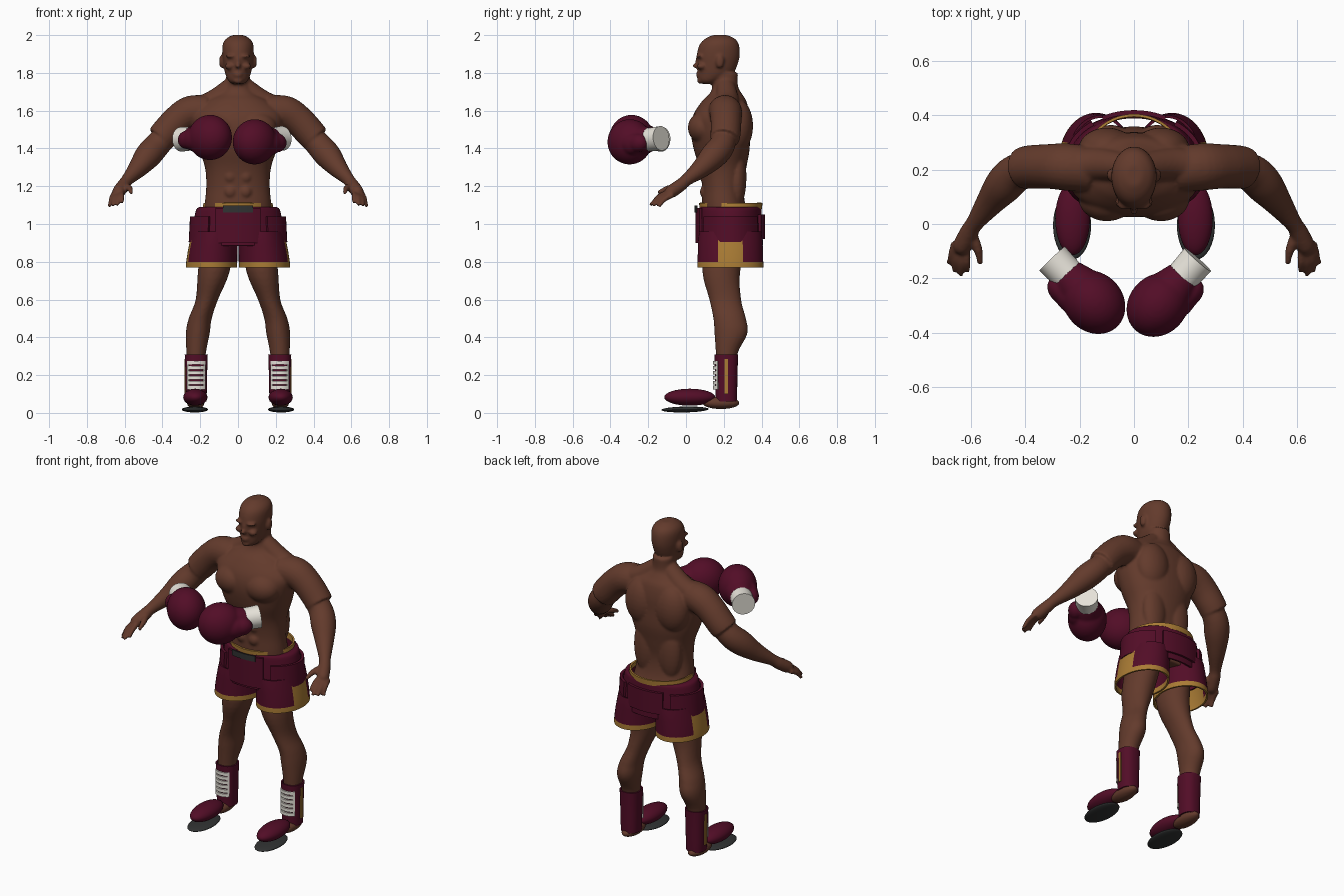
import bpy, bmesh, math
from mathutils import Vector, Matrix

if "Cube" in bpy.data.objects:
    bpy.data.objects.remove(bpy.data.objects["Cube"])


def mat(name, r, g, b):
    m = bpy.data.materials.new(name)
    m.diffuse_color = (r, g, b, 1)
    m.use_nodes = True
    m.node_tree.nodes["Principled BSDF"].inputs["Base Color"].default_value = m.diffuse_color
    return m


SKIN = mat("brown skin", 0.125, 0.043, 0.025)
MAROON = mat("maroon", 0.085, 0.004, 0.02)
GOLD = mat("gold trim", 0.40, 0.20, 0.035)
WHITE = mat("off white", 0.80, 0.77, 0.70)
DARK = mat("dark rubber", 0.03, 0.032, 0.032)


def finish(name, bm, mats, solid=0.0):
    bmesh.ops.recalc_face_normals(bm, faces=bm.faces[:])
    for f in bm.faces:
        f.smooth = True
    me = bpy.data.meshes.new(name)
    bm.to_mesh(me)
    bm.free()
    for m in mats:
        me.materials.append(m)
    ob = bpy.data.objects.new(name, me)
    bpy.context.collection.objects.link(ob)
    if solid:
        s = ob.modifiers.new("thickness", "SOLIDIFY")
        s.thickness, s.offset = solid, -1
    ob.modifiers.new("crisp edges", "EDGE_SPLIT").split_angle = math.radians(45)
    return ob


def resample(rows, k):
    """Catmull-Rom through rows of numbers."""
    out = []
    for i in range(len(rows) - 1):
        a, b, c, d = (rows[max(0, min(len(rows) - 1, i + o))] for o in (-1, 0, 1, 2))
        for j in range(k):
            t = j / k
            out.append([q + 0.5 * t * (r - p + t * (2*p - 5*q + 4*r - s + t * (3*(q - r) + s - p)))
                        for p, q, r, s in zip(a, b, c, d)])
    return out + [list(rows[-1])]


def skin_loops(bm, loops, cap=True):
    rings = [[bm.verts.new(p) for p in lp] for lp in loops]
    n = len(rings[0])
    for a, b in zip(rings, rings[1:]):
        for i in range(n):
            bm.faces.new((a[i], a[(i + 1) % n], b[(i + 1) % n], b[i]))
    if cap:
        bm.faces.new(rings[0])
        bm.faces.new(rings[-1])


def stack(bm, rows, k=5, n=36, power=2.0, cap=True):
    """Level rings: z, centre x, centre y, radius x, radius y."""
    def pw(v):
        return math.copysign(abs(v) ** (2 / power), v)
    ang = [2 * math.pi * i / n for i in range(n)]
    skin_loops(bm, [[(x + rx * pw(math.cos(a)), y + ry * pw(math.sin(a)), z) for a in ang]
                    for z, x, y, rx, ry in resample(rows, k)], cap)


def tube(bm, rows, k=5, n=24):
    """Round limb: x, y, z, radius."""
    rows = resample(rows, k)
    pts = [Vector(r[:3]) for r in rows]
    loops = []
    for i, r in enumerate(rows):
        d = pts[min(i + 1, len(pts) - 1)] - pts[max(i - 1, 0)]
        u = d.cross(Vector((0.3, 0.2, 1))).normalized()
        v = d.normalized().cross(u)
        loops.append([pts[i] + r[3] * (u * math.cos(2*math.pi*j/n) + v * math.sin(2*math.pi*j/n))
                      for j in range(n)])
    skin_loops(bm, loops)


def ball(bm, c, r, rot=None, seg=32):
    m = Matrix.Translation(c) @ (rot or Matrix()) @ Matrix.Diagonal((*r, 1))
    bmesh.ops.create_uvsphere(bm, u_segments=seg, v_segments=seg // 2, radius=1, matrix=m)


def panel(name, c, rx, ry, mid, half, z0, z1, material, thick=0.012, flare=0.0, n=16):
    """Curved plate lying on an elliptical wall; angles in degrees."""
    bm = bmesh.new()
    cols = []
    for i in range(n + 1):
        a = math.radians(mid - half + 2 * half * i / n)
        cols.append([bm.verts.new((c[0] + (rx + f) * math.cos(a), c[1] + (ry + f) * math.sin(a), z))
                     for z, f in ((z0, flare), (z1, 0))])
    for p, q in zip(cols, cols[1:]):
        bm.faces.new((p[0], q[0], q[1], p[1]))
    ob = finish(name, bm, [material], thick)
    ob.modifiers["thickness"].offset = 0
    return ob


# Body: torso, head, limbs fused into one smooth skin
bm = bmesh.new()
torso = [(.90, .10, .36, .16), (1.0, .09, .35, .185), (1.1, .085, .315, .177), (1.2, .085, .305, .168),
         (1.3, .07, .32, .175), (1.4, .04, .337, .208), (1.5, .025, .337, .235), (1.58, .04, .335, .24),
         (1.65, .085, .32, .17), (1.69, .125, .295, .10), (1.73, .14, .275, .066), (1.80, .14, .275, .062)]
stack(bm, [(z, 0, (f + b) / 2, rx, (b - f) / 2) for z, f, b, rx in torso], n=48, power=2.2)
head = [(1.742, .085, .15, .03), (1.76, .066, .19, .052), (1.80, .062, .25, .069), (1.85, .058, .275, .078),
        (1.90, .058, .285, .083), (1.95, .072, .28, .081), (1.98, .10, .26, .064), (2.0, .14, .22, .03)]
stack(bm, [(z, 0, (f + b) / 2, rx, (b - f) / 2) for z, f, b, rx in head])
ball(bm, (0, .062, 1.838), (.016, .030, .014))
ball(bm, (0, .064, 1.86), (.009, .017, .03))
ball(bm, (0, .066, 1.795), (.026, .014, .007))
ball(bm, (0, .068, 1.783), (.022, .014, .007))
ball(bm, (0, .078, 1.758), (.026, .02, .016))
for s in (-1, 1):
    ball(bm, (s * .034, .072, 1.888), (.032, .02, .009))
    ball(bm, (s * .045, .082, 1.835), (.025, .025, .017))
    ball(bm, (s * .087, .18, 1.86), (.013, .022, .036))
    ball(bm, (s * .10, .095, 1.51), (.105, .085, .085))      # chest
    ball(bm, (s * .10, .275, 1.52), (.105, .08, .14))        # shoulder blade
    ball(bm, (s * .08, .27, 1.25), (.075, .05, .17))         # lower back
    for z in (1.17, 1.25, 1.33):
        ball(bm, (s * .04, .105, z), (.036, .032, .036))     # stomach
    ball(bm, (s * .085, .28, .97), (.09, .085, .10))
    tube(bm, [(s * .03, .21, 1.73, .05), (s * .14, .22, 1.64, .062), (s * .26, .21, 1.60, .06)])
    # upper arm, ending in a lip over the elbow
    tube(bm, [(s * .16, .20, 1.595, .085), (s * .25, .21, 1.592, .087), (s * .32, .212, 1.548, .082),
              (s * .38, .21, 1.485, .08), (s * .408, .205, 1.452, .078)])
    tube(bm, [(s * .36, .21, 1.49, .06), (s * .43, .19, 1.415, .069), (s * .478, .145, 1.36, .07),
              (s * .53, .08, 1.295, .052), (s * .585, .005, 1.235, .033), (s * .607, -.03, 1.205, .034),
              (s * .632, -.08, 1.17, .034), (s * .642, -.10, 1.155, .022)])
    for i, tip in enumerate([(.612, -.175, 1.115), (.638, -.19, 1.10), (.664, -.175, 1.095), (.682, -.145, 1.09)]):
        base = (.617 + .014 * i, -.085 + .006 * i, 1.167 - .004 * i)
        midp = [(p + q) / 2 + o for p, q, o in zip(base, tip, (0, -.008, .008))]
        tube(bm, [(s * p[0], p[1], p[2], r) for p, r in zip((base, midp, tip), (.015, .014, .009))], 4, 12)
    tube(bm, [(s * .60, -.03, 1.20, .02), (s * .575, -.09, 1.19, .017), (s * .565, -.15, 1.165, .01)], 4, 12)
    # leg and heel
    stack(bm, [(z, s * x, y, rx, ry) for z, x, y, rx, ry in (
        (.97, .10, .22, .09, .12), (.75, .128, .187, .084, .10), (.6, .165, .208, .059, .084),
        (.5, .20, .231, .061, .086), (.42, .213, .238, .063, .087), (.3, .222, .214, .05, .055),
        (.12, .222, .214, .04, .045), (.05, .222, .214, .04, .05))])
    ball(bm, (s * .224, .185, .053), (.047, .10, .033))
body = finish("body", bm, [SKIN])
body.modifiers.clear()
rm = body.modifiers.new("fuse", "REMESH")
rm.mode, rm.voxel_size, rm.use_smooth_shade = "VOXEL", 0.008, True
sm = body.modifiers.new("soften", "SMOOTH")
sm.factor, sm.iterations = 0.5, 3

# Shorts: hip shell, two open legs with gold hem and side panel
HIP = (0, .235)
bm = bmesh.new()
stack(bm, [(.885, 0, .235, .252, .172), (.97, 0, .235, .243, .17), (1.05, 0, .235, .228, .166),
           (1.085, 0, .235, .215, .164), (1.09, 0, .235, .185, .16)], 3, 64, cap=False)
finish("shorts_hips", bm, [MAROON], .01)
for s, side in ((-1, "left"), (1, "right")):
    bm = bmesh.new()
    stack(bm, [(.77, s * .14, .235, .136, .174), (.80, s * .139, .235, .135, .174), (.86, s * .134, .235, .131, .172),
               (.915, s * .128, .235, .126, .170), (.96, s * .124, .235, .121, .165)], 2, 64, cap=False)
    for f in bm.faces:
        c = f.calc_center_median()
        if c.z < .80 or (c.z < .915 and s * c.x > .17 and .17 < c.y < .30):
            f.material_index = 1
    finish("shorts_leg_" + side, bm, [MAROON, GOLD], .01)
    panel("shorts_side_pad_" + side, HIP, .246, .172, 90 - 90 * s, 52, .905, 1.04, MAROON, .016, .007)
    # side seams beside the gold panel continue as a thin gold piping
bm = bmesh.new()
stack(bm, [(1.08, 0, .237, .187, .165), (1.112, 0, .237, .183, .168)], 1, 64, cap=False)
finish("waistband", bm, [GOLD], .01)
panel("shorts_front_pad", HIP, .24, .178, 270, 29, .90, 1.085, MAROON, .014)
panel("shorts_back_pad", HIP, .24, .176, 90, 29, .92, 1.05, MAROON, .016)
panel("waist_patch", HIP, .245, .187, 270, 18.5, 1.062, 1.097, DARK, .008)

# Boots: shaft, toe cap, sole, laces, side stripe
for s, side in ((-1, "left"), (1, "right")):
    bc = (s * .221, .213)
    bm = bmesh.new()
    stack(bm, [(.06, *bc, .054, .056), (.12, *bc, .056, .058), (.22, *bc, .058, .06), (.31, *bc, .061, .063)],
          3, 40, 2.4, cap=False)
    finish("boot_shaft_" + side, bm, [MAROON], .008)
    bm = bmesh.new()
    ball(bm, (s * .226, .02, .083), (.064, .135, .045))
    finish("boot_toe_" + side, bm, [MAROON])
    bm = bmesh.new()
    ball(bm, (s * .228, -.005, .018), (.07, .126, .0155), Matrix.Rotation(.02, 4, "X"))
    finish("boot_sole_" + side, bm, [DARK])
    for i in range(6):
        z = .125 + i * .026
        panel(f"lace_{side}_{i + 1}", bc, .063, .066, 270, 40, z, z + .019, WHITE, .009, n=8)
    for a in (-42, 42):
        panel(f"lace_edge_{side}_{'a' if a < 0 else 'b'}", bc, .063, .065, 270 + a, 5, .125, .275, WHITE, .008, n=2)
    panel("boot_stripe_" + side, bc, .0605, .062, 90 - 90 * s, 9, .10, .285, GOLD, .006, n=4)


# Boxing gloves: padded fist, thumb and white cuff
def glove(side, s, c, cuff):
    c, cuff = Vector(c), Vector(cuff)
    d = (cuff - c).normalized()
    out = Vector((s * .8, .6 * -1, 0)).normalized()
    rot = d.to_track_quat("Z", "Y").to_matrix().to_4x4()
    bm = bmesh.new()
    ball(bm, c, (.108, .12, .125), rot, 40)
    tube(bm, [(*(c - d * .02), .10), (*(c + d * .07), .085), (*(cuff - d * .03), .062)], 6, 32)
    t = c + Vector((s * .088, .01, -.01))
    ball(bm, t, (.046, .058, .075), rot)
    ball(bm, t + d * .045, (.045, .05, .06), rot)
    ob = finish("glove_" + side, bm, [MAROON])
    ob.modifiers.clear()
    g = ob.modifiers.new("fuse", "REMESH")
    g.mode, g.voxel_size, g.use_smooth_shade = "VOXEL", 0.008, True
    ob.modifiers.new("soften", "SMOOTH").iterations = 3
    bm = bmesh.new()
    tube(bm, [(*(cuff - d * .05), .062), (*cuff, .063), (*(cuff + d * .045), .065)], 2, 40)
    finish("cuff_" + side, bm, [WHITE])


glove("right", 1, (.088, -.298, 1.435), (.205, -.165, 1.45))
glove("left", -1, (-.148, -.288, 1.458), (-.27, -.16, 1.45))
